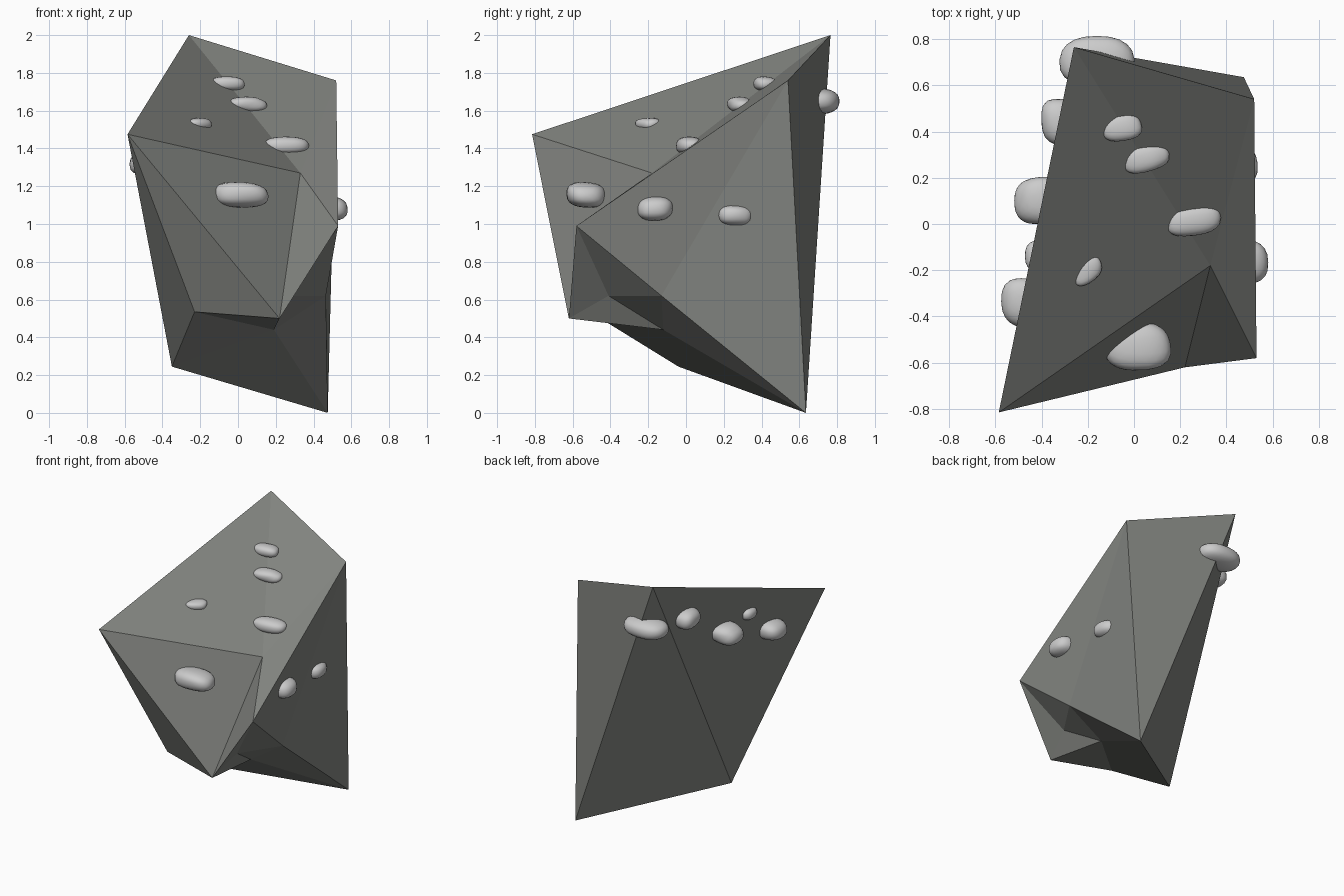
import bpy, bmesh, math, random
from mathutils import Vector

if "Cube" in bpy.data.objects:
    bpy.data.objects.remove(bpy.data.objects["Cube"])

random.seed(4)


def material(name, rgb):
    m = bpy.data.materials.new(name)
    m.diffuse_color = (*rgb, 1)
    m.use_nodes = True
    m.node_tree.nodes["Principled BSDF"].inputs["Base Color"].default_value = m.diffuse_color
    return m


DARK = material("dark_stone", (0.22, 0.228, 0.212))
PALE = material("pale_stone", (0.8, 0.8, 0.8))

# Faceted boulder: named corner points joined by flat faces
P = {
    "A": (-0.26, 0.765, 2.00), "B": (0.52, 0.54, 1.76), "C": (-0.585, -0.815, 1.475),
    "D": (0.33, -0.18, 1.27), "E": (0.53, -0.58, 0.99), "F": (0.22, -0.62, 0.50),
    "G": (-0.23, -0.51, 0.535), "H": (-0.35, -0.04, 0.245), "I": (0.475, 0.635, 0.0),
    "M": (0.465, -0.13, 0.62), "L": (0.28, -0.41, 0.62), "N": (0.19, -0.12, 0.44),
}
FACES = ("ACD ADB BDE CFD CGF CHG DFE "          # top and front
         "EMB BMI BIA AIH AHC "                  # sides and back
         "EFL ELM LNM FNL FGN GHN HIN IMN").split()  # hollow underside

bm = bmesh.new()
verts = {k: bm.verts.new(p) for k, p in P.items()}
for f in FACES:
    bm.faces.new([verts[c] for c in f])
bmesh.ops.recalc_face_normals(bm, faces=bm.faces[:])
mesh = bpy.data.meshes.new("boulder")
bm.to_mesh(mesh)
bm.free()
mesh.materials.append(DARK)
bpy.context.collection.objects.link(bpy.data.objects.new("boulder", mesh))


# Smooth pebble: a slightly boxy, lumpy ellipsoid half sunk in the boulder
def pebble(name, centre, radii, turn=0):
    bpy.ops.mesh.primitive_ico_sphere_add(subdivisions=3, radius=1, location=centre)
    ob = bpy.context.object
    ob.name = ob.data.name = name
    lump = Vector([random.uniform(-1, 1) for _ in range(3)])
    phase = random.uniform(0, 6)
    for v in ob.data.vertices:
        n = v.co.normalized()
        k = 1 + 0.06 * math.sin(3 * n.dot(lump) + phase)
        v.co = [math.copysign(abs(c) ** 0.82, c) * r * k for c, r in zip(n, radii)]
    ob.rotation_euler.z = math.radians(turn)
    ob.data.materials.append(PALE)
    bpy.ops.object.shade_smooth()


PEBBLES = [
    # on the sloping top
    ((-0.055, 0.42, 1.742), (0.090, 0.062, 0.038), 12),
    ((0.05, 0.285, 1.632), (0.100, 0.062, 0.040), 12),
    ((0.257, 0.015, 1.415), (0.120, 0.066, 0.045), 5),
    ((-0.205, -0.20, 1.53), (0.075, 0.050, 0.032), 40),
    # on the front face
    ((0.01, -0.53, 1.153), (0.148, 0.107, 0.068), 5),
    # on the right side
    ((0.49, -0.165, 1.08), (0.095, 0.098, 0.065), 0),
    ((0.455, 0.26, 1.045), (0.080, 0.087, 0.058), 0),
    # along the left side and the back corner
    ((-0.16, 0.71, 1.65), (0.158, 0.110, 0.067), 0),
    ((-0.31, 0.44, 1.66), (0.095, 0.105, 0.065), 0),
    ((-0.41, 0.10, 1.44), (0.105, 0.107, 0.068), 0),
    ((-0.415, -0.14, 1.505), (0.055, 0.065, 0.042), 0),
    ((-0.47, -0.335, 1.32), (0.100, 0.105, 0.067), 0),
]
for i, (c, r, t) in enumerate(PEBBLES, 1):
    pebble(f"pebble_{i}", c, r, t)
